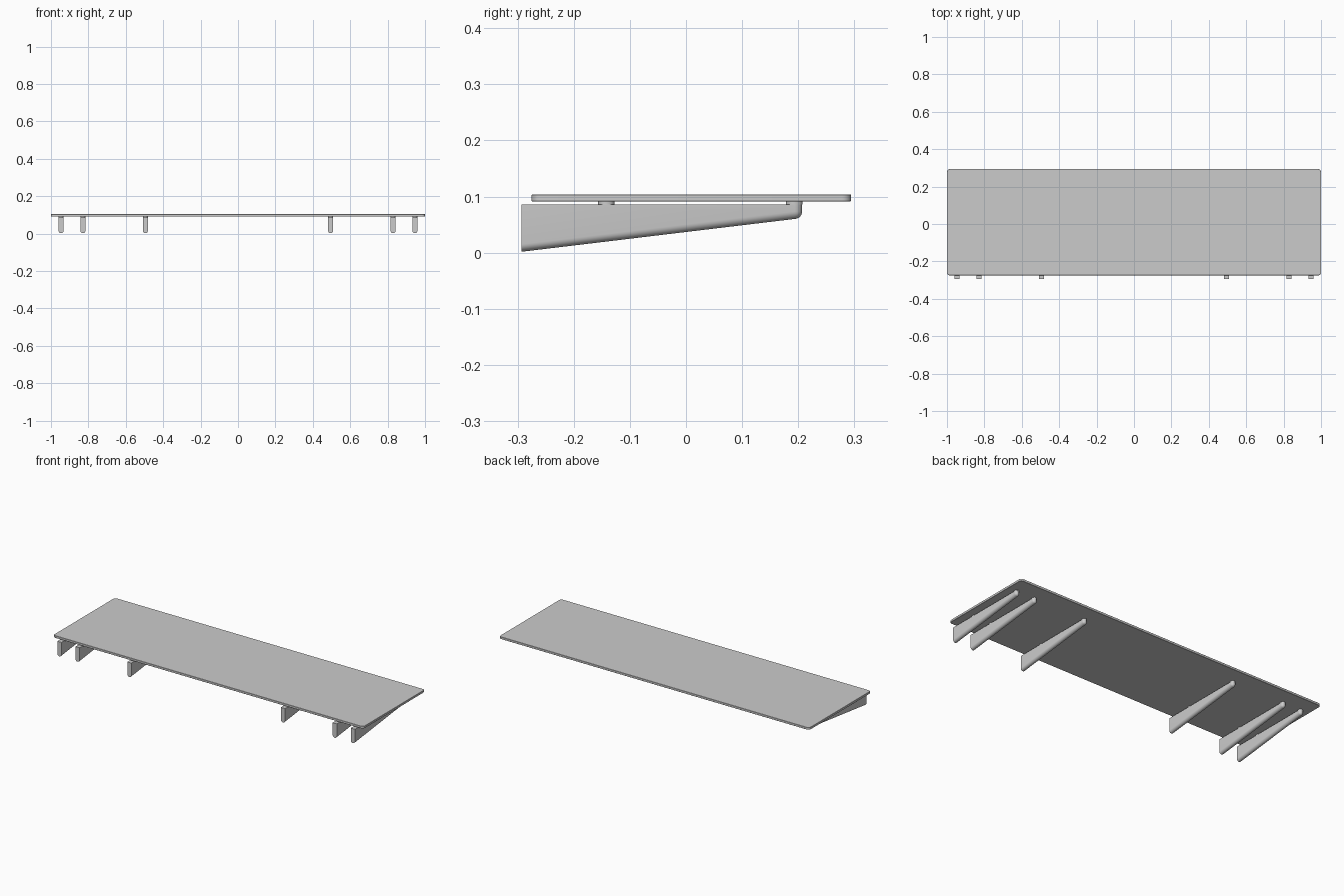
import bpy, bmesh
from math import sin, cos, pi
from mathutils import Matrix

if "Cube" in bpy.data.objects:
    bpy.data.objects.remove(bpy.data.objects["Cube"])

def make_object(name, bm, x=0.0):
    bmesh.ops.recalc_face_normals(bm, faces=bm.faces)
    mesh = bpy.data.meshes.new(name)
    bm.to_mesh(mesh)
    bm.free()
    ob = bpy.data.objects.new(name, mesh)
    ob.location.x = x
    bpy.context.collection.objects.link(ob)
    bpy.ops.object.select_all(action='DESELECT')
    ob.select_set(True)
    bpy.context.view_layer.objects.active = ob
    bpy.ops.object.shade_smooth_by_angle(angle=0.6)
    return ob

# Shelf board: thin slab with rounded plan corners and softened edges
def shelf():
    bm = bmesh.new()
    bmesh.ops.create_cube(bm, size=1, matrix=Matrix.Translation((0, 0.0095, 0.0975))
                          @ Matrix.Diagonal((2.0, 0.569, 0.013, 1)))
    upright = [e for e in bm.edges
               if abs(e.verts[0].co.z - e.verts[1].co.z) > 0.005]
    bmesh.ops.bevel(bm, geom=upright, offset=0.016, segments=6, profile=0.5,
                    affect='EDGES')
    rim = [e for e in bm.edges
           if abs(e.verts[0].co.z - e.verts[1].co.z) < 0.001]
    bmesh.ops.bevel(bm, geom=rim, offset=0.001, segments=1, affect='EDGES')
    make_object("shelf_board", bm)

# Support arm: tapered bar, round underneath and at the tip, flat at the open end
R, TOP, BACK, TIP = 0.0135, 0.086, -0.2935, 0.1935
def arm(x):
    bm = bmesh.new()
    n = 12
    for s in (-1, 1):
        bm.verts.new((s * R, BACK, TOP))
    for i in range(n + 1):
        a = pi * i / n
        bm.verts.new((R * cos(a), BACK, 0.0015 + R - R * sin(a)))   # U-shaped end
        bm.verts.new((R * cos(a), TIP, TOP))if i in (0, n) else None
        bm.verts.new((R * cos(a), TIP + R * sin(a), TOP))           # rounded tip top
        for j in range(7):                                          # ball under tip
            b = pi / 2 * j / 6
            bm.verts.new((R * cos(a) * cos(b), TIP + R * sin(a) * cos(b),
                          0.0735 - R * sin(b)))
    # lower round of the bar where it meets the tip
    for i in range(1, n):
        a = pi * i / n
        bm.verts.new((R * cos(a), TIP, 0.0735 - R * sin(a)))
    bmesh.ops.remove_doubles(bm, verts=bm.verts, dist=1e-5)
    res = bmesh.ops.convex_hull(bm, input=bm.verts)
    spare = [v for v in bm.verts if not v.link_faces]
    bmesh.ops.delete(bm, geom=spare, context='VERTS')
    bmesh.ops.dissolve_limit(bm, angle_limit=0.005, verts=bm.verts, edges=bm.edges)
    make_object("support_arm", bm, x)

# Small round pad between arm and board
def pad(x, y):
    bm = bmesh.new()
    bmesh.ops.create_cone(bm, cap_ends=True, segments=24, radius1=1, radius2=1, depth=1,
                          matrix=Matrix.Translation((0, y, 0.0885))
                          @ Matrix.Diagonal((0.0125, 0.0145, 0.005, 1)))
    make_object("arm_pad", bm, x)

shelf()
for side in (-1, 1):
    for x in (0.495, 0.829, 0.946):
        arm(side * x)
        for y in (-0.142, 0.193):
            pad(side * x, y)
